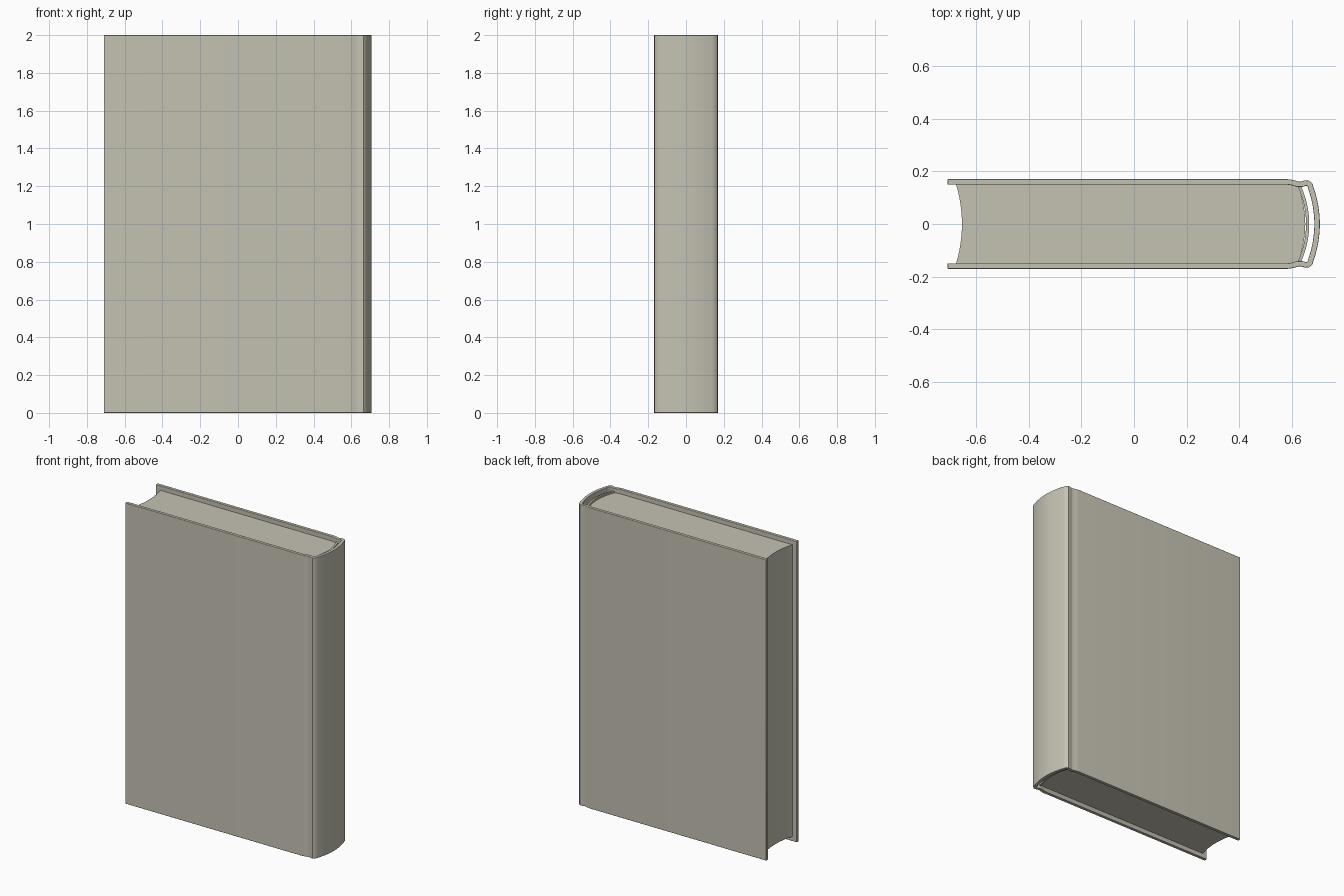
import bpy, bmesh, math
from mathutils import Vector

if "Cube" in bpy.data.objects:
    bpy.data.objects.remove(bpy.data.objects["Cube"])

mat = bpy.data.materials.new("warm grey")
mat.diffuse_color = (0.56, 0.54, 0.45, 1)
mat.use_nodes = True
mat.node_tree.nodes["Principled BSDF"].inputs["Base Color"].default_value = mat.diffuse_color


def extrude_profile(name, pts, z0, z1, bevel=0.0):
    """Closed xy outline pulled up from z0 to z1."""
    bm = bmesh.new()
    face = bm.faces.new([bm.verts.new((x, y, z0)) for x, y in pts])
    out = bmesh.ops.extrude_face_region(bm, geom=[face])
    top = [v for v in out["geom"] if isinstance(v, bmesh.types.BMVert)]
    bmesh.ops.translate(bm, verts=top, vec=(0, 0, z1 - z0))
    bmesh.ops.recalc_face_normals(bm, faces=bm.faces)
    me = bpy.data.meshes.new(name)
    bm.to_mesh(me)
    bm.free()
    me.materials.append(mat)
    ob = bpy.data.objects.new(name, me)
    bpy.context.collection.objects.link(ob)
    bpy.ops.object.select_all(action='DESELECT')
    bpy.context.view_layer.objects.active = ob
    ob.select_set(True)
    if bevel:
        m = ob.modifiers.new("rounded edges", 'BEVEL')
        m.width, m.segments, m.limit_method = bevel, 3, 'ANGLE'
        m.angle_limit = math.radians(50)
    bpy.ops.object.shade_smooth_by_angle(angle=math.radians(40))
    return ob


def strip(path, half):
    """Outline of a path given an even thickness."""
    left, right = [], []
    for i, p in enumerate(path):
        a, b = path[max(i - 1, 0)], path[min(i + 1, len(path) - 1)]
        t = (Vector(b) - Vector(a)).normalized()
        n = Vector((-t.y, t.x)) * half
        left.append((p[0] + n.x, p[1] + n.y))
        right.append((p[0] - n.x, p[1] - n.y))
    return left + right[::-1]


def bow(x_edge, x_mid, half, n=16):
    """Curve across the thickness, from +y to -y."""
    return [(x_edge + (x_mid - x_edge) * (1 - (k * k)), k * half)
            for k in (1 - 2 * i / n for i in range(n + 1))]


# cover: two boards, hinge grooves and rounded spine in one wrap
hinge = [(-0.71, 0.16), (0.585, 0.16), (0.605, 0.157), (0.625, 0.151),
         (0.638, 0.151), (0.65, 0.155), (0.662, 0.156), (0.670, 0.149)]
spine = bow(0.675, 0.697, 0.135)
spine = [(0.697 - 0.023 * abs(y / 0.135) ** 2, y) for _, y in spine]
cover = hinge + spine + [(x, -y) for x, y in reversed(hinge)]
extrude_profile("cover", strip(cover, 0.0105), 0, 2, 0.006)

# page block: hollow fore-edge, rounded back
pages = bow(0.622, 0.652, 0.15) + bow(-0.677, -0.655, 0.15)[::-1]
extrude_profile("page_block", pages, 0.03, 1.97)

# lining glued on the back of the pages
extrude_profile("spine_lining", strip(bow(0.629, 0.661, 0.146), 0.006), 0.02, 1.98)
